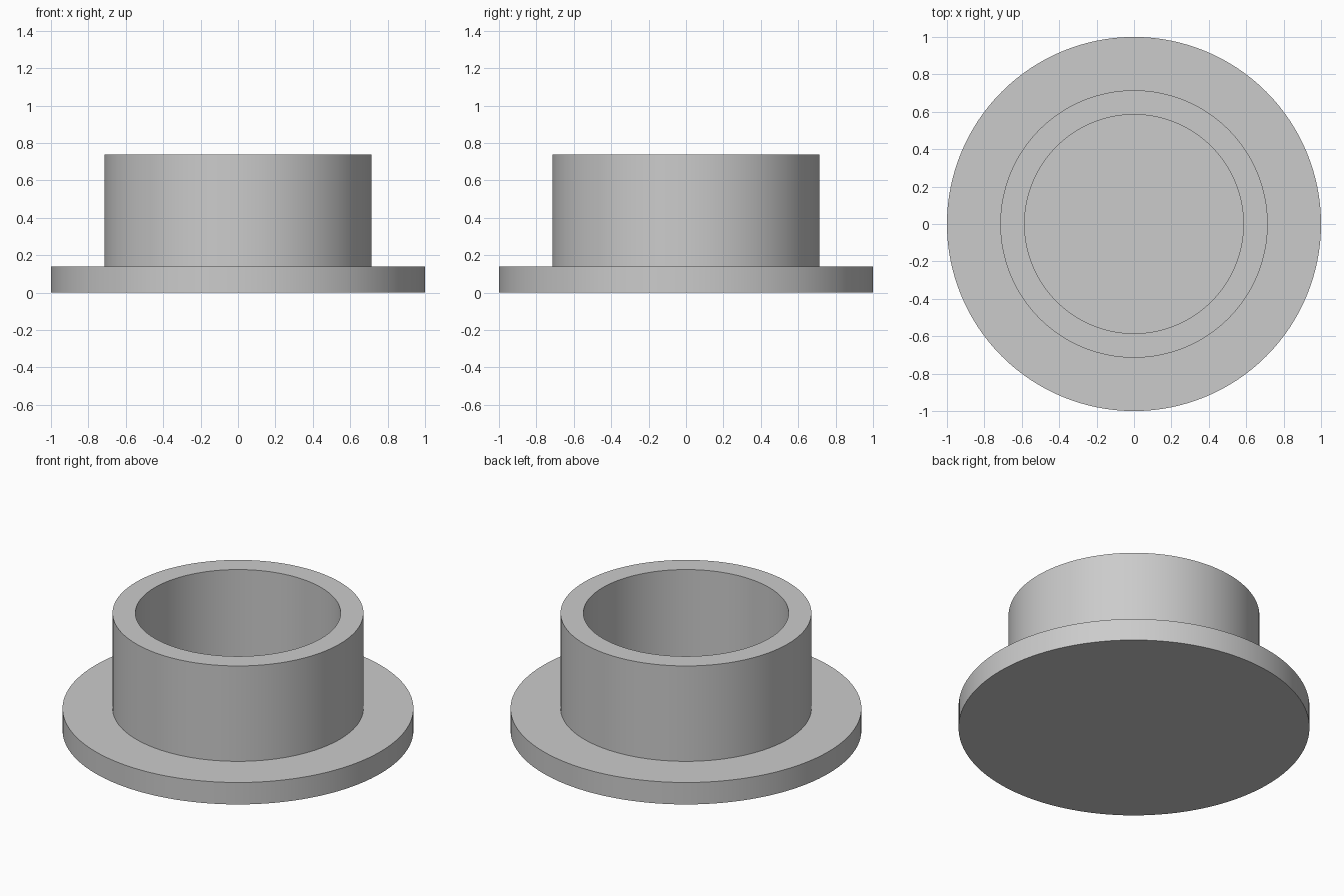
import bpy
import bmesh
import math

cube = bpy.data.objects.get("Cube")
if cube:
    bpy.data.objects.remove(cube, do_unlink=True)

# Main dimensions
FLANGE_RADIUS = 1.0
COLLAR_RADIUS = 0.715
BORE_RADIUS = 0.585
FLANGE_TOP = 0.138
COLLAR_TOP = 0.738
SEGMENTS = 128

# Plain grey material
grey = bpy.data.materials.new("plain_grey")
grey.use_nodes = True
colour = (0.6, 0.6, 0.6, 1)
grey.diffuse_color = colour
grey.node_tree.nodes["Principled BSDF"].inputs["Base Color"].default_value = colour

# Half section of the cup, from the underside centre to the bore floor centre
profile = [
    (0, 0),
    (FLANGE_RADIUS, 0),
    (FLANGE_RADIUS, FLANGE_TOP),
    (COLLAR_RADIUS, FLANGE_TOP),
    (COLLAR_RADIUS, COLLAR_TOP),
    (BORE_RADIUS, COLLAR_TOP),
    (BORE_RADIUS, FLANGE_TOP),
    (0, FLANGE_TOP),
]

# Spin the section into one closed solid
bm = bmesh.new()
verts = [bm.verts.new((r, 0, z)) for r, z in profile]
edges = [bm.edges.new(pair) for pair in zip(verts, verts[1:])]
bmesh.ops.spin(bm, geom=verts + edges, cent=(0, 0, 0), axis=(0, 0, 1),
               angle=math.tau, steps=SEGMENTS, use_merge=False)
bmesh.ops.remove_doubles(bm, verts=bm.verts[:], dist=0.0001)
bmesh.ops.recalc_face_normals(bm, faces=bm.faces[:])

mesh = bpy.data.meshes.new("flanged_cup")
bm.to_mesh(mesh)
bm.free()
mesh.materials.append(grey)
cup = bpy.data.objects.new("flanged_cup", mesh)
bpy.context.collection.objects.link(cup)

# Smooth round walls with crisp rims
bpy.ops.object.select_all(action="DESELECT")
cup.select_set(True)
bpy.context.view_layer.objects.active = cup
bpy.ops.object.shade_smooth_by_angle(angle=math.radians(30))
